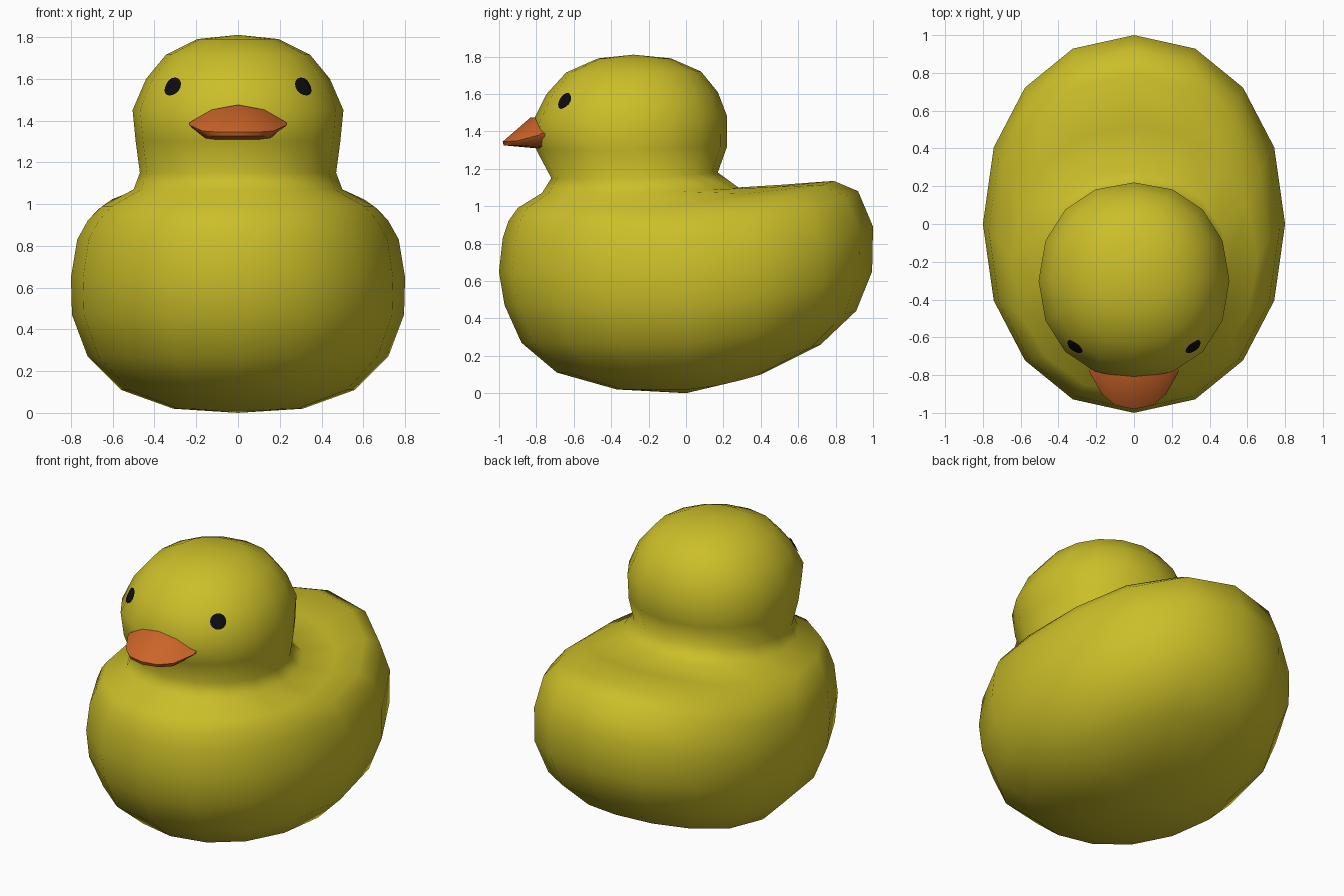
import bpy, bmesh, math
from mathutils import Vector
from mathutils.bvhtree import BVHTree

if "Cube" in bpy.data.objects:
    bpy.data.objects.remove(bpy.data.objects["Cube"])

def material(name, rgb):
    m = bpy.data.materials.new(name)
    m.diffuse_color = (*rgb, 1)
    m.use_nodes = True
    m.node_tree.nodes["Principled BSDF"].inputs["Base Color"].default_value = m.diffuse_color
    return m

yellow = material("yellow", (0.60, 0.52, 0.022))
orange = material("orange", (0.60, 0.13, 0.022))
black = material("black", (0.004, 0.004, 0.005))

def finish(bm, name, mat, smooth=True):
    bmesh.ops.recalc_face_normals(bm, faces=bm.faces[:])
    me = bpy.data.meshes.new(name)
    bm.to_mesh(me)
    me.materials.append(mat)
    for p in me.polygons:
        p.use_smooth = smooth
    ob = bpy.data.objects.new(name, me)
    bpy.context.collection.objects.link(ob)
    return ob

def power(v):
    return math.copysign(abs(v) ** 0.94, v)

# Body and head: tilted oval rings (y front, z front, y back, z back, half width)
RINGS = [
    (-0.37, 0.02, 0.40, 0.10, 0.31),
    (-0.69, 0.11, 0.72, 0.26, 0.56),
    (-0.88, 0.27, 0.91, 0.44, 0.72),
    (-0.97, 0.47, 0.995, 0.65, 0.795),
    (-1.00, 0.65, 1.00, 0.89, 0.80),
    (-0.98, 0.83, 0.92, 1.08, 0.77),
    (-0.95, 0.92, 0.79, 1.135, 0.72),
    (-0.90, 0.99, 0.52, 1.115, 0.65),
    (-0.77, 1.07, 0.28, 1.10, 0.50),
    (-0.72, 1.15, 0.17, 1.18, 0.47),
    (-0.80, 1.30, 0.22, 1.32, 0.49),
    (-0.82, 1.45, 0.22, 1.48, 0.505),
    (-0.745, 1.60, 0.17, 1.61, 0.44),
    (-0.64, 1.715, 0.08, 1.72, 0.345),
    (-0.47, 1.79, -0.08, 1.79, 0.195),
]
N = 16
bm = bmesh.new()
loops = []
for yf, zf, yb, zb, w in RINGS:
    loop = []
    for i in range(N):
        a = 2 * math.pi * i / N
        c, s = math.cos(a), math.sin(a)
        lift = max(0, c) ** 1.4
        loop.append(bm.verts.new((w * power(s),
                                  (yf + yb) / 2 + (yb - yf) / 2 * power(c),
                                  zf + (zb - zf) * lift)))
    loops.append(loop)
for lo, hi in zip(loops, loops[1:]):
    for i in range(N):
        j = (i + 1) % N
        bm.faces.new((lo[i], lo[j], hi[j], hi[i]))
for loop, pole in ((loops[0], (0, 0, 0)), (loops[-1], (0, -0.28, 1.81))):
    p = bm.verts.new(pole)
    for i in range(N):
        bm.faces.new((loop[i], loop[(i + 1) % N], p))
bmesh.ops.recalc_face_normals(bm, faces=bm.faces[:])
skin = BVHTree.FromBMesh(bm)
finish(bm, "body_and_head", yellow)

# Beak: half sections from the middle outwards, mirrored; root is buried in the head
HALF = [
    [(0, -0.70, 1.475), (0, -0.83, 1.475), (0, -0.98, 1.345), (0, -0.975, 1.325), (0, -0.70, 1.30)],
    [(0.13, -0.70, 1.452), (0.125, -0.80, 1.452), (0.10, -0.96, 1.345), (0.10, -0.95, 1.325), (0.09, -0.70, 1.30)],
    [(0.19, -0.70, 1.415), (0.19, -0.785, 1.415), (0.17, -0.90, 1.35), (0.16, -0.89, 1.325), (0.155, -0.70, 1.31)],
    [(0.225, -0.70, 1.39), (0.235, -0.775, 1.388), (0.235, -0.785, 1.38), (0.23, -0.775, 1.374), (0.22, -0.70, 1.37)],
]
sections = [[(-x, y, z) for x, y, z in s] for s in HALF[:0:-1]] + HALF
bm = bmesh.new()
sec = [[bm.verts.new(p) for p in s] for s in sections]
for a, b in zip(sec, sec[1:]):
    for i in range(5):
        j = (i + 1) % 5
        bm.faces.new((a[i], a[j], b[j], b[i]))
bm.faces.new(sec[0])
bm.faces.new(sec[-1])
finish(bm, "beak", orange)
bpy.context.view_layer.objects.active = bpy.data.objects["beak"]
bpy.data.objects["beak"].select_set(True)
bpy.ops.object.shade_smooth_by_angle(angle=math.radians(45))

# Eyes: thin discs laid onto the head surface
for side, name in ((1, "left_eye"), (-1, "right_eye")):
    centre = Vector((0.305 * side, -0.64, 1.555))
    n = Vector((0.58 * side, -0.66, 0.48)).normalized()
    u = n.cross(Vector((0, 0, 1))).normalized()
    v = n.cross(u)
    bm = bmesh.new()

    def on_head(p):
        hit = skin.ray_cast(p + n * 0.5, -n)[0]
        return bm.verts.new((hit or p) + n * 0.007)

    mid = on_head(centre)
    rims = [[on_head(centre + (u * math.cos(k * math.pi / 8) + v * math.sin(k * math.pi / 8)) * r)
             for k in range(16)] for r in (0.025, 0.048)]
    faces = []
    for k in range(16):
        j = (k + 1) % 16
        faces.append(bm.faces.new((mid, rims[0][k], rims[0][j])))
        faces.append(bm.faces.new((rims[0][k], rims[1][k], rims[1][j], rims[0][j])))
    bm.normal_update()
    if faces[0].normal.dot(n) < 0:
        bmesh.ops.reverse_faces(bm, faces=faces)
    me = bpy.data.meshes.new(name)
    bm.to_mesh(me)
    me.materials.append(black)
    bpy.context.collection.objects.link(bpy.data.objects.new(name, me))
